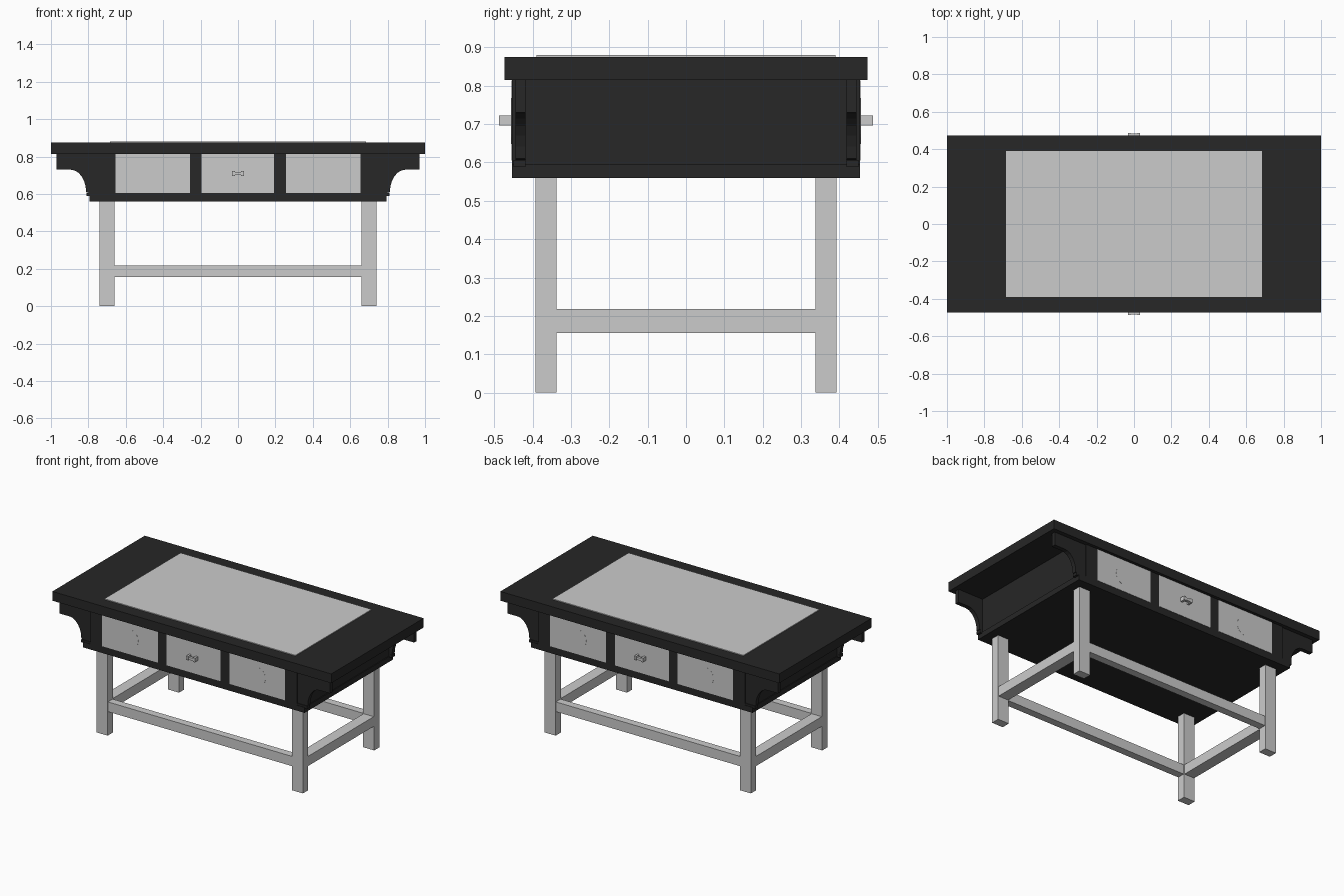
import bpy, bmesh, math

if "Cube" in bpy.data.objects:
    bpy.data.objects.remove(bpy.data.objects["Cube"])

black = bpy.data.materials.new("black_lacquer")
black.diffuse_color = (0.02, 0.02, 0.02, 1)
black.use_nodes = True
black.node_tree.nodes["Principled BSDF"].inputs["Base Color"].default_value = black.diffuse_color


def finish(name, bm, mat=None):
    bmesh.ops.recalc_face_normals(bm, faces=bm.faces)
    me = bpy.data.meshes.new(name)
    bm.to_mesh(me)
    bm.free()
    ob = bpy.data.objects.new(name, me)
    bpy.context.collection.objects.link(ob)
    if mat:
        me.materials.append(mat)
    return ob


def box(name, x, y, z, mat=None):
    bm = bmesh.new()
    bmesh.ops.create_cube(bm, size=1)
    for v in bm.verts:
        v.co = [(a + b) / 2 + c * (b - a) for (a, b), c in zip((x, y, z), v.co)]
    return finish(name, bm, mat)


def prism(name, pts, y0, y1, mat=None):
    # xz outline extruded along y
    bm = bmesh.new()
    f = bm.faces.new([bm.verts.new((x, y0, z)) for x, z in pts])
    r = bmesh.ops.extrude_face_region(bm, geom=[f])
    for v in r["geom"]:
        if isinstance(v, bmesh.types.BMVert):
            v.co.y = y1
    return finish(name, bm, mat)


def span(a, b):
    return (min(a, b), max(a, b))


# Table top and its inlaid panel
box("table_top", (-1, 1), (-0.473, 0.473), (0.815, 0.875), black)
box("top_inlay", (-0.685, 0.685), (-0.39, 0.39), (0.865, 0.88))

# Drawer case: core, wide bottom board and front/back frames
box("case_core", (-0.79, 0.79), (-0.42, 0.42), (0.57, 0.815), black)
box("case_bottom", (-0.795, 0.795), (-0.453, 0.453), (0.56, 0.595), black)
box("case_frame", (-0.74, 0.74), (-0.453, 0.453), (0.595, 0.815), black)

# Curved corner bracket outline: straight lip, quarter arc, small foot
outline = [(0.74, 0.815), (0.97, 0.815), (0.97, 0.73)]
for i in range(7):
    a = math.radians(90 + 90 * i / 6)
    outline.append((0.895 + 0.083 * math.cos(a), 0.61 + 0.12 * math.sin(a)))
outline.append((0.795, 0.605))
outline += [(0.795, 0.59), (0.74, 0.59)]

for sy, side in ((-1, "front"), (1, "back")):
    # Drawer fronts and handle
    for i, cx in enumerate((-0.456, -0.003, 0.456)):
        box(f"{side}_drawer_{i}", (cx - 0.2, cx + 0.2) if i != 1 else (-0.195, 0.192),
            span(sy * 0.44, sy * 0.455), (0.605, 0.814))
    for cx in (-0.456, 0.456):
        bm = bmesh.new()
        bmesh.ops.create_cone(bm, cap_ends=True, segments=32, radius1=0.06,
                              radius2=0.06, depth=0.012)
        for v in bm.verts:
            x, y, z = v.co
            v.co = (x + cx, sy * (0.4495 + z), y + 0.708)
        finish(f"{side}_drawer_disc", bm)
    for cx in (-0.024, 0.024):
        box(f"{side}_handle_post", (cx - 0.007, cx + 0.007),
            span(sy * 0.45, sy * 0.487), (0.696, 0.722))
    box(f"{side}_handle_bar", (-0.02, 0.02), span(sy * 0.468, sy * 0.485), (0.701, 0.717))

    # Stretcher along the length
    box(f"{side}_stretcher", (-0.665, 0.665), span(sy * 0.341, sy * 0.39), (0.155, 0.218))

    for sx, end in ((-1, "left"), (1, "right")):
        box(f"{side}_{end}_leg", span(sx * 0.66, sx * 0.74),
            span(sy * 0.338, sy * 0.392), (0, 0.565))
        prism(f"{side}_{end}_bracket", [(sx * x, z) for x, z in outline],
              sy * 0.418, sy * 0.445, black)
        box(f"{side}_{end}_bracket_foot", span(sx * 0.74, sx * 0.81),
            span(sy * 0.418, sy * 0.45), (0.588, 0.606), black)

# Stretchers across the width
for sx, end in ((-1, "left"), (1, "right")):
    box(f"{end}_stretcher", span(sx * 0.664, sx * 0.737), (-0.345, 0.345), (0.155, 0.218))
